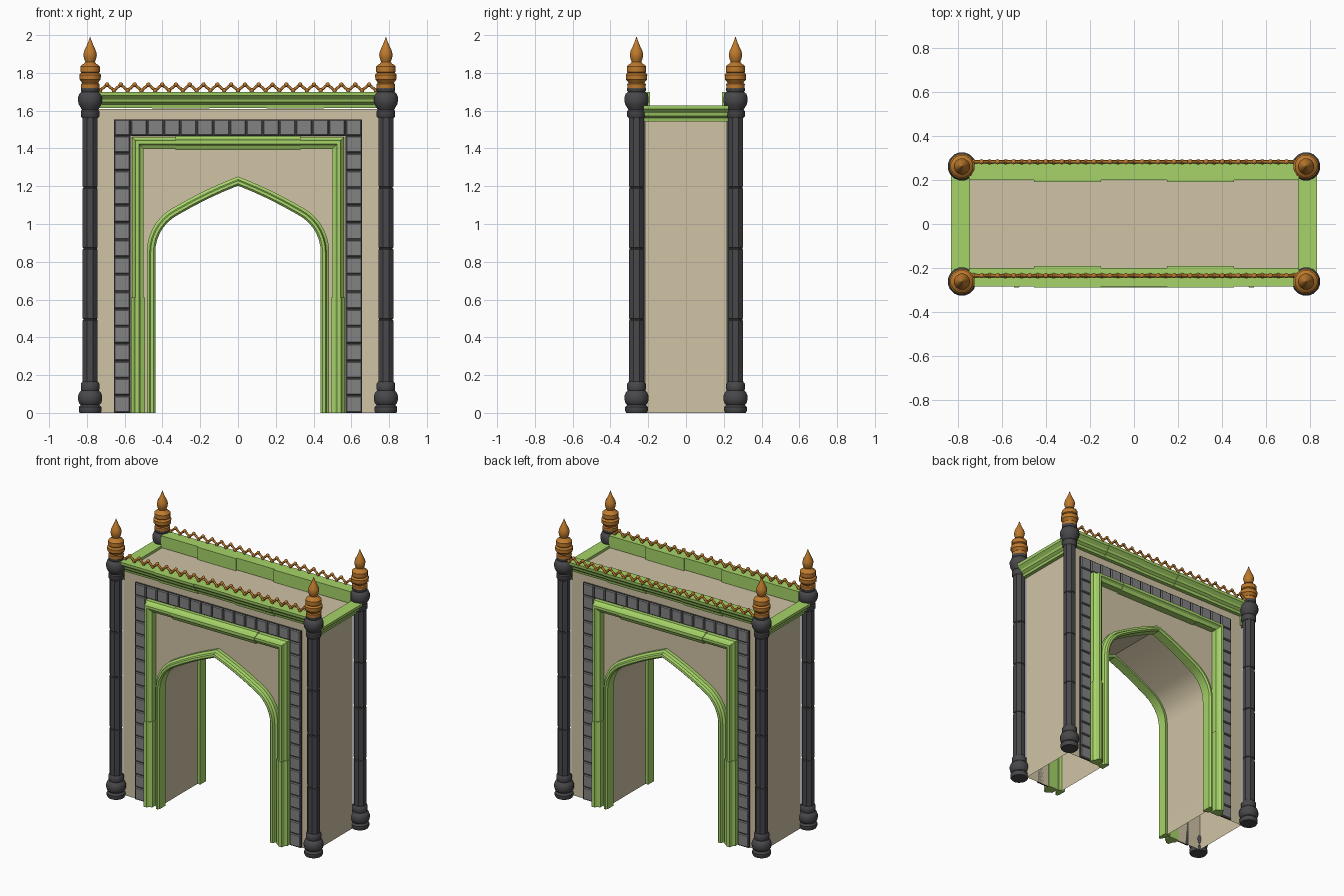
import bpy, bmesh, math
from mathutils import Vector, Matrix

if "Cube" in bpy.data.objects:
    bpy.data.objects.remove(bpy.data.objects["Cube"])


def material(name, rgb):
    m = bpy.data.materials.new(name)
    m.diffuse_color = [((c / 255 + 0.055) / 1.055) ** 2.4 for c in rgb] + [1]
    m.use_nodes = True
    m.node_tree.nodes["Principled BSDF"].inputs["Base Color"].default_value = m.diffuse_color
    return m


PLASTER = material("beige plaster", (208, 195, 165))
GREEN = material("green trim", (166, 212, 104))
DARK = material("dark stone", (72, 72, 75))
GREY = material("grey stone", (130, 130, 132))
GOLD = material("gold", (190, 122, 45))


def finish(name, bm, mat, smooth=None):
    bmesh.ops.recalc_face_normals(bm, faces=bm.faces)
    me = bpy.data.meshes.new(name)
    bm.to_mesh(me)
    bm.free()
    ob = bpy.data.objects.new(name, me)
    bpy.context.collection.objects.link(ob)
    me.materials.append(mat)
    if smooth:
        bpy.ops.object.select_all(action='DESELECT')
        ob.select_set(True)
        bpy.context.view_layer.objects.active = ob
        bpy.ops.object.shade_smooth_by_angle(angle=math.radians(smooth))
    return ob


def copy(ob, name, matrix):
    c = ob.copy()
    c.name = name
    bpy.context.collection.objects.link(c)
    c.matrix_world = matrix
    return c


def back(ob):
    """Same part on the rear face."""
    return copy(ob, ob.name.replace("front", "back"), Matrix.Rotation(math.pi, 4, 'Z'))


def sweep(name, path, profile, mat, smooth=None, scale=1.0):
    """Mitred moulding along an xz path; profile = (outward offset, y)."""
    pts = [Vector(p) for p in path]
    cx = sum(p[0] for p in profile) / len(profile)
    bm = bmesh.new()
    rings = []
    for i, p in enumerate(pts):
        ns = []
        for a, b in ((i - 1, i), (i, i + 1)):
            if a >= 0 and b < len(pts):
                d = (pts[b] - pts[a]).normalized()
                ns.append(Vector((-d.y, d.x)))
        n = sum(ns, Vector((0, 0))).normalized()
        n /= n.dot(ns[0])
        ring = []
        for o, y in profile:
            q = p + n * (cx + (o - cx) * scale)
            ring.append(bm.verts.new((q.x, y - (scale - 1) * 0.02 if y < -0.22 else y, q.y)))
        rings.append(ring)
    m = len(profile)
    for r, s in zip(rings, rings[1:]):
        for k in range(m):
            bm.faces.new((r[k], r[(k + 1) % m], s[(k + 1) % m], s[k]))
    bm.faces.new(rings[0])
    bm.faces.new(rings[-1])
    return finish(name, bm, mat, smooth)


def lathe(name, profile, sides, mat, smooth=40):
    bm = bmesh.new()
    rings = [[bm.verts.new((r * math.cos(a), r * math.sin(a), z)) for a in
              [2 * math.pi * (k + 0.5) / sides for k in range(sides)]] for r, z in profile]
    for r, s in zip(rings, rings[1:]):
        for k in range(sides):
            bm.faces.new((r[k], r[(k + 1) % sides], s[(k + 1) % sides], s[k]))
    bm.faces.new(rings[0])
    bm.faces.new(rings[-1])
    return finish(name, bm, mat, smooth)


def arch_path(w, top):
    """Pointed arch from left foot to right foot, half width w."""
    left = [(-w, 0.0)]
    r = 0.225 * w / 0.44
    for k in range(8):
        a = math.radians(62) * k / 7
        left.append((-w + r - r * math.cos(a), 0.85 + r * math.sin(a)))
    ex, ez = left[-1]
    for t in (0.25, 0.5, 0.75):
        left.append((ex * (1 - t), ez + (top - ez) * t + 0.008 * math.sin(math.pi * t)))
    return left + [(0, top)] + [(-x, z) for x, z in reversed(left)]


# Gate body: hollow shell, open underneath
bm = bmesh.new()
outline = arch_path(0.46, 1.222) + [(0.757, 0), (0.757, 1.61), (-0.757, 1.61), (-0.757, 0)]
f, b = [[bm.verts.new((x, y, z)) for x, z in outline] for y in (-0.216, 0.216)]
bm.faces.new(f)
bm.faces.new(b)
for i in range(len(f)):
    j = (i + 1) % len(f)
    if f[i].co.z > 0 or f[j].co.z > 0:
        bm.faces.new((f[i], f[j], b[j], b[i]))
finish("gate_body", bm, PLASTER, 30)

# Arch moulding, standing proud of the opening
back(sweep("front_arch_trim", arch_path(0.438, 1.203),
           [(0, -0.195), (0, -0.262), (0.01, -0.272), (0.024, -0.27), (0.03, -0.252),
            (0.045, -0.242), (0.045, -0.205)], GREEN, 30))

# Rectangular frame moulding with slightly heavier pieces
frame = [(0, -0.21), (0, -0.262), (0.018, -0.272), (0.026, -0.285),
         (0.044, -0.285), (0.05, -0.258), (0.062, -0.245), (0.062, -0.21)]
back(sweep("front_frame", [(-0.499, 0.61), (-0.499, 1.398), (0.499, 1.398), (0.499, 0.61)], frame, GREEN))
back(sweep("front_frame_left_foot", [(-0.499, 0), (-0.499, 0.61)], frame, GREEN, scale=1.2))
back(sweep("front_frame_right_foot", [(0.499, 0.61), (0.499, 0)], frame, GREEN, scale=1.2))
back(sweep("front_frame_lintel", [(-0.33, 1.398), (0.33, 1.398)], frame, GREEN, scale=1.2))

# Stone border: dark backing with raised blocks
back(sweep("front_border", [(-0.57, 0), (-0.57, 1.467), (0.57, 1.467), (0.57, 0)],
           [(0, -0.216), (0, -0.226), (0.087, -0.226), (0.087, -0.216)], DARK))
bm = bmesh.new()


def block(x, z, w, h):
    lo, hi = [[bm.verts.new((x + sx * (w / 2 - i), y, z + sz * (h / 2 - i)))
               for sx, sz in ((-1, -1), (1, -1), (1, 1), (-1, 1))]
              for y, i in ((-0.224, 0), (-0.234, 0.005))]
    bm.faces.new(hi)
    for k in range(4):
        bm.faces.new((lo[k], lo[(k + 1) % 4], hi[(k + 1) % 4], hi[k]))


for i in range(16):
    for s in (-1, 1):
        block(s * 0.6135, (i + 0.5) * 1.467 / 16, 0.084, 0.087)
for i in range(15):
    block((i - 7) * 1.312 / 15, 1.51, 0.083, 0.084)
back(finish("front_border_blocks", bm, GREY))

# Front and back cornices in five lengths, every second one heavier
cornice = [(1.615, -0.2), (1.615, -0.236), (1.632, -0.24), (1.645, -0.258),
           (1.66, -0.262), (1.68, -0.283), (1.70, -0.285), (1.70, -0.2)]
for i in range(5):
    x0, x1 = (-0.75, -0.455, -0.15, 0.15, 0.455, 0.75)[i:i + 2]
    big = i % 2
    prof = [(z - 0.003 if big and z < 1.62 else z, (y + 0.01 if y > -0.21 else y - 0.005) if big else y)
            for z, y in cornice]
    back(sweep(f"front_cornice_{i + 1}", [(x0, 0), (x1, 0)], prof, GREEN))

# Side cornices
side = sweep("right_cornice", [(-0.225, 0), (0.225, 0)],
             [(z - 0.072, y - 0.547) for z, y in cornice], GREEN)
side.matrix_world = Matrix.Rotation(math.pi / 2, 4, 'Z')
copy(side, "left_cornice", Matrix.Rotation(-math.pi / 2, 4, 'Z'))

# Corner columns: base, jointed octagonal shaft, capital, finial
base = [(0.056, 0), (0.061, 0.01), (0.061, 0.03), (0.05, 0.042), (0.06, 0.052), (0.065, 0.07),
        (0.065, 0.09), (0.058, 0.108), (0.047, 0.118), (0.05, 0.125), (0.05, 0.155), (0.042, 0.165)]
shaft = [(0.043, 0.15)]
for z in (0.495, 0.87, 1.193):
    shaft += [(0.043, z - 0.006), (0.039, z - 0.003), (0.039, z + 0.003), (0.043, z + 0.006)]
shaft += [(0.043, 1.58)]
capital = [(0.042, 1.56), (0.05, 1.57), (0.05, 1.598), (0.044, 1.605), (0.05, 1.615), (0.062, 1.635),
           (0.065, 1.65), (0.065, 1.672), (0.058, 1.69), (0.046, 1.70), (0.05, 1.705), (0.05, 1.72)]
finial = [(0.05, 1.718), (0.051, 1.74), (0.044, 1.746), (0.05, 1.757), (0.058, 1.765), (0.059, 1.79),
          (0.054, 1.797), (0.048, 1.80), (0.053, 1.806), (0.053, 1.834), (0.046, 1.842), (0.034, 1.848),
          (0.026, 1.858), (0.033, 1.875), (0.037, 1.895), (0.033, 1.915), (0.02, 1.942), (0.01, 1.965),
          (0.001, 1.99)]
for nm, prof, n, mat, sm in (("column_base", base, 16, DARK, 40), ("column_shaft", shaft, 8, DARK, None),
                             ("column_capital", capital, 16, DARK, 40), ("finial", finial, 12, GOLD, 35)):
    ob = lathe(nm, prof, n, mat, sm)
    spots = [(sx * 0.783, sy * 0.262, 0) for sx in (-1, 1) for sy in (-1, 1)]
    ob.location = spots[0]
    for i, p in enumerate(spots[1:]):
        copy(ob, f"{nm}_{i + 2}", Matrix.Translation(p))

# Gold zigzag cresting with beads on the points
bm = bmesh.new()
N, step = 40, 1.46 / 40
for i in range(N + 1):
    p = Vector((-0.73 + i * step, 0, 1.738 if i % 2 else 1.707))
    bmesh.ops.create_icosphere(bm, subdivisions=2, radius=0.012, matrix=Matrix.Translation(p))
    if i < N:
        q = Vector((p.x + step, 0, 1.707 if i % 2 else 1.738))
        d = q - p
        bmesh.ops.create_cone(bm, segments=8, radius1=0.0075, radius2=0.0075, depth=d.length,
                              matrix=Matrix.Translation((p + q) / 2) @ d.to_track_quat('Z', 'Y').to_matrix().to_4x4())
crest = finish("front_cresting", bm, GOLD, 50)
crest.location.y = -0.235
copy(crest, "back_cresting", Matrix.Translation((0, 0.283, 0)))
